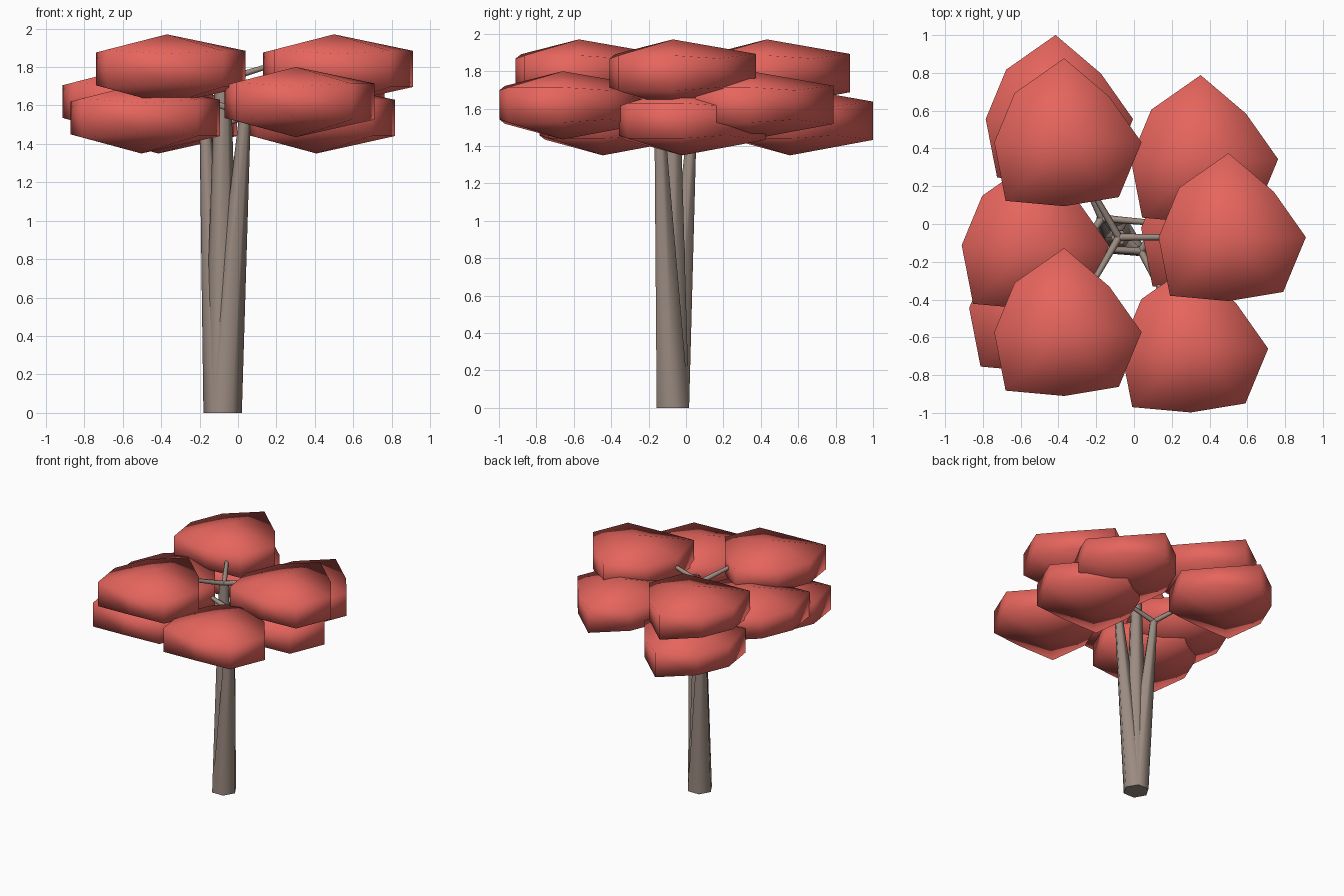
import bpy, bmesh
from math import cos, sin, radians
from mathutils import Vector

if "Cube" in bpy.data.objects:
    bpy.data.objects.remove(bpy.data.objects["Cube"])


def material(name, rgb):
    m = bpy.data.materials.new(name)
    m.diffuse_color = (*rgb, 1)
    m.use_nodes = True
    m.node_tree.nodes["Principled BSDF"].inputs["Base Color"].default_value = m.diffuse_color
    return m


BARK = material("bark", (0.33, 0.26, 0.22))
LEAF = material("leaf", (0.79, 0.13, 0.11))


def finish(bm, name, mat):
    bmesh.ops.recalc_face_normals(bm, faces=bm.faces)
    me = bpy.data.meshes.new(name)
    bm.to_mesh(me)
    bm.free()
    for p in me.polygons:
        p.use_smooth = True
    me.materials.append(mat)
    ob = bpy.data.objects.new(name, me)
    bpy.context.collection.objects.link(ob)
    return ob


def limb(name, a, b, r1, r2, flat=False):
    """Tapered six-sided limb from a to b; flat keeps its ends horizontal."""
    a, b = Vector(a), Vector(b)
    if flat:
        u, v = Vector((1, 0, 0)), Vector((0, 1, 0))
    else:
        d = (b - a).normalized()
        u = d.cross(Vector((0, 0, 1))).normalized()
        v = d.cross(u)
    bm = bmesh.new()
    rings = [[bm.verts.new(c + r * (cos(radians(60 * i)) * u + sin(radians(60 * i)) * v))
              for i in range(6)] for c, r in ((a, r1), (b, r2))]
    for i in range(6):
        j = (i + 1) % 6
        bm.faces.new((rings[0][i], rings[0][j], rings[1][j], rings[1][i]))
    bm.faces.new(rings[0][::-1])
    bm.faces.new(rings[1])
    ob = finish(bm, name, BARK)
    for p in ob.data.polygons:
        p.use_smooth = len(p.vertices) == 4
    return ob


# Uneven radius of the leaf clump, every 45 degrees from +x
RADII = (0.41, 0.34, 0.445, 0.37, 0.37, 0.438, 0.338, 0.41)


def clump(name, centre):
    """Flattened eight-sided ball with two rings and two poles."""
    c = Vector(centre)
    bm = bmesh.new()
    top = bm.verts.new(c + Vector((0, 0, 0.18)))
    bottom = bm.verts.new(c - Vector((0, 0, 0.185)))
    up, low = [[bm.verts.new(c + Vector((r * cos(radians(45 * i)),
                                         r * sin(radians(45 * i)), s * 0.23 * r)))
                for i, r in enumerate(RADII)] for s in (1, -1)]
    for i in range(8):
        j = (i + 1) % 8
        bm.faces.new((top, up[i], up[j]))
        bm.faces.new((up[i], low[i], low[j], up[j]))
        bm.faces.new((bottom, low[j], low[i]))
    return finish(bm, name, LEAF)


BASE = (-0.08, -0.07, 0)
# level name, trunk top x, y, clump height, first branch angle, top radius
LEVELS = (("upper", -0.08, -0.07, 1.79, 0, 0.042),
          ("middle", 0.037, -0.143, 1.62, 57, 0.03),
          ("lower", -0.17, 0.03, 1.535, -5, 0.03))

for level, x, y, z, start, r in LEVELS:
    # trunk
    limb(level + "_trunk", BASE, (x, y, z - 0.06), 0.1, r, flat=True)
    # three branches, each ending in a leaf clump
    for k in range(3):
        a = radians(start + 120 * k)
        limb(f"{level}_branch_{k + 1}", (x, y, z - 0.06),
             (x + 0.32 * cos(a), y + 0.32 * sin(a), z + 0.04), 0.02, 0.014)
        clump(f"{level}_leaf_clump_{k + 1}", (x + 0.58 * cos(a), y + 0.58 * sin(a), z))
